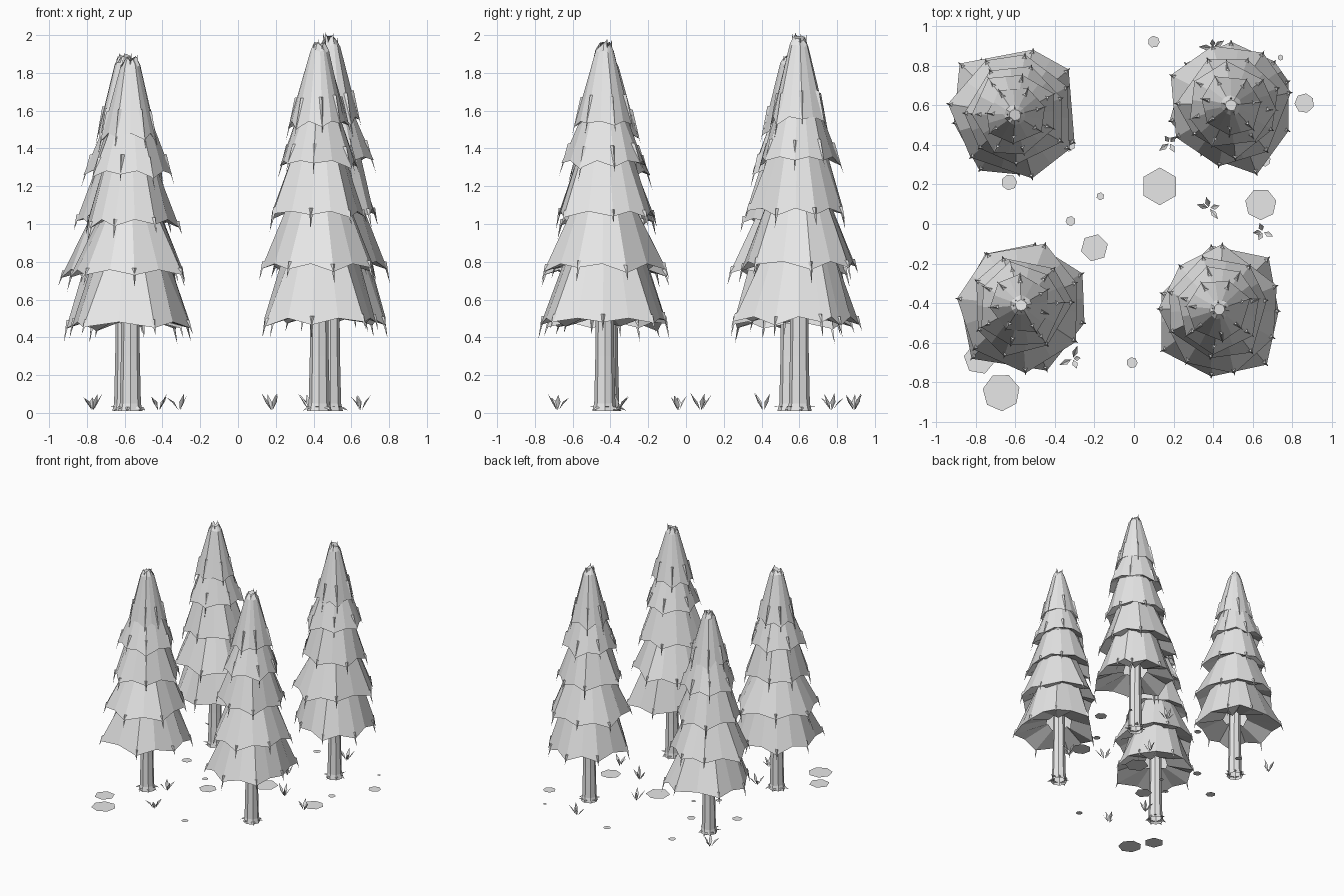
import bpy, bmesh, math, random
from mathutils import Vector

random.seed(4)
cube = bpy.data.objects.get("Cube")
if cube:
    bpy.data.objects.remove(cube)

grey = bpy.data.materials.new("plain_grey")
grey.use_nodes = True
grey.diffuse_color = (0.8, 0.8, 0.8, 1)
grey.node_tree.nodes["Principled BSDF"].inputs["Base Color"].default_value = (0.8, 0.8, 0.8, 1)


def finish(bm, name, location=(0, 0, 0), recalc=True):
    if recalc:
        bmesh.ops.recalc_face_normals(bm, faces=bm.faces)
    mesh = bpy.data.meshes.new(name)
    bm.to_mesh(mesh)
    bm.free()
    mesh.materials.append(grey)
    obj = bpy.data.objects.new(name, mesh)
    obj.location = location
    bpy.context.collection.objects.link(obj)


def polar(angle, r, z):
    return Vector((r * math.cos(angle), r * math.sin(angle), z))


def loft(bm, rings, cap=False):
    loops = [[bm.verts.new(p) for p in ring] for ring in rings]
    for low, high in zip(loops, loops[1:]):
        for i in range(len(low)):
            j = (i + 1) % len(low)
            bm.faces.new((low[i], low[j], high[j], high[i]))
    if cap:
        bm.faces.new(loops[-1])


def spike(bm, root, outward, tip, width):
    """Three-sided spike from root to tip."""
    side = Vector((-outward.y, outward.x, 0)).normalized() * width
    base = [bm.verts.new(root + v) for v in (side, -side, outward.normalized() * width * 1.3)]
    end = bm.verts.new(tip)
    bm.faces.new(base)
    for i in range(3):
        bm.faces.new((base[i], base[(i + 1) % 3], end))


# Tier table: lower edge height, corner radius, upper height, upper radius
TIERS = [
    (0.48, 0.34, 0.85, 0.19),
    (0.77, 0.32, 1.10, 0.165),
    (1.05, 0.26, 1.36, 0.145),
    (1.32, 0.215, 1.60, 0.11),
    (1.53, 0.155, 1.93, 0.05),
]


def corner_set(radius):
    start = random.uniform(0, math.tau)
    return [polar(start + (i + random.uniform(-0.15, 0.15)) * math.tau / 7,
                  radius * random.uniform(0.92, 1.08), 0) for i in range(7)]


def tier(name, corners, spec, k, location, last):
    low, _, high, top_r = spec
    corners = sorted(corners, key=lambda p: math.atan2(p.y, p.x))
    bm = bmesh.new()
    lip, under, shoulder, crown = [], [], [], []
    for i, c in enumerate(corners):
        c = Vector((c.x, c.y, low * k + random.uniform(-0.025, 0.015)))
        n = corners[(i + 1) % len(corners)]
        mid = Vector(((c.x + n.x) / 2, (c.y + n.y) / 2, (low + 0.025) * k))
        for p in (c, mid):
            a = math.atan2(p.y, p.x)
            r = top_r * random.uniform(0.92, 1.08)
            lip.append(p)
            under.append(polar(a, min(0.1, top_r * 0.7), p.z + 0.07))
            shoulder.append(polar(a, r, high * k + random.uniform(-0.01, 0.01)))
            crown.append(polar(a, r * 0.55, (high + 0.05) * k + (random.uniform(-0.03, 0.01) if last else 0)))
        # Drooping needle tip at each corner
        out = Vector((c.x, c.y, 0)).normalized()
        root = c.lerp(shoulder[-2], 0.12 if low < 1.2 else 0.4) - out * 0.004
        spike(bm, root, out, c + out * 0.012 - Vector((0, 0, random.uniform(0.03, 0.08))), 0.012)
    loft(bm, [under, lip, shoulder, crown], cap=True)
    if last:
        # Ragged tufts on the crown
        for p in crown[::3]:
            out = Vector((p.x, p.y, 0))
            spike(bm, p - Vector((0, 0, 0.04)), out, p + out * 0.4 + Vector((0, 0, 0.012)), 0.01)
    finish(bm, name, location)


def trunk(name, location):
    bm = bmesh.new()
    shape = [(0.01, 0.066), (0.05, 0.056), (0.3, 0.05), (0.75, 0.046)]
    loft(bm, [[polar(i * math.tau / 8, r, z) for i in range(8)] for z, r in shape], cap=True)
    # Pointed roots
    for i in range(7):
        a = (i + random.uniform(-0.2, 0.2)) * math.tau / 7
        spike(bm, polar(a, 0.045, 0.03), polar(a, 1, 0),
              polar(a, random.uniform(0.08, 0.1), random.choice((0.012, 0.035))), 0.02)
    finish(bm, name, location)


# Trees: position, height, lowest skirt outline
TREES = {
    "back_right_tree": ((-0.6, 0.55), 1.9, [(-.28, .26), (.09, .33), (.27, .23), (.3, -.14),
                                            (.02, -.3), (-.18, -.28), (-.31, -.04)]),
    "back_left_tree": ((0.49, 0.6), 2.0, [(0, .32), (.22, .22), (.29, .12), (.29, -.13),
                                          (.13, -.35), (-.15, -.25), (-.31, -.08), (-.23, .21)]),
    "front_right_tree": ((-0.57, -0.41), 1.89, [(-.31, .03), (-.18, .26), (.07, .31), (.31, .16),
                                                (.32, -.09), (.13, -.33), (-.25, -.27)]),
    "front_left_tree": ((0.43, -0.43), 1.97, [(-.29, .08), (-.04, .32), (.25, .26), (.3, -.01),
                                              (.24, -.28), (-.04, -.34), (-.29, -.21)]),
}
for name, (spot, height, outline) in TREES.items():
    place = (*spot, 0)
    trunk(name + "_trunk", place)
    for i, spec in enumerate(TIERS):
        corners = [Vector((x, y, 0)) for x, y in outline] if i == 0 else corner_set(spec[1])
        tier(f"{name}_tier_{i + 1}", corners, spec, height / 1.985, place, i == 4)

# Flat ground stones: x, y, radius
STONES = [
    (.1, .92, .03), (.74, .84, .015), (.86, .61, .05), (.66, .32, .03), (.13, .19, .095),
    (-.17, .14, .02), (-.63, .21, .04), (-.32, .015, .025), (-.2, -.12, .07), (.64, .1, .08),
    (-.01, -.7, .028), (-.78, -.68, .08), (-.67, -.85, .095), (-.33, .4, .035), (-.43, .8, .03),
]
for x, y, r in STONES:
    bm = bmesh.new()
    sides = random.choice((6, 7))
    turn = random.uniform(0, 1)
    bm.faces.new([bm.verts.new(polar(turn + i * math.tau / sides, r, 0)) for i in range(sides)])
    finish(bm, "ground_stone", (x, y, 0), recalc=False)

# Grass tufts of folded pointed blades
TUFTS = [(.4, .89), (.18, .41), (.38, .08), (.65, -.04), (-.31, -.68), (-.42, -.36), (-.77, .77)]
for x, y in TUFTS:
    bm = bmesh.new()
    start = random.uniform(0, math.tau)
    for i in range(4):
        a = start + i * 1.3 + random.uniform(-0.3, 0.3)
        reach = random.uniform(0.04, 0.075)
        side = polar(a + math.pi / 2, 0.014, 0.008)
        centre = polar(a, reach * 0.5, 0.05)
        base, fold, tip, left, right = [bm.verts.new(p) for p in (
            polar(a, 0.006, 0.015), centre, polar(a, reach, random.uniform(0.08, 0.105)),
            centre + side, centre + Vector((-side.x, -side.y, side.z)))]
        for f in ((base, fold, left), (fold, tip, left), (base, right, fold), (right, tip, fold)):
            bm.faces.new(f)
    finish(bm, "grass_tuft", (x, y, 0))
